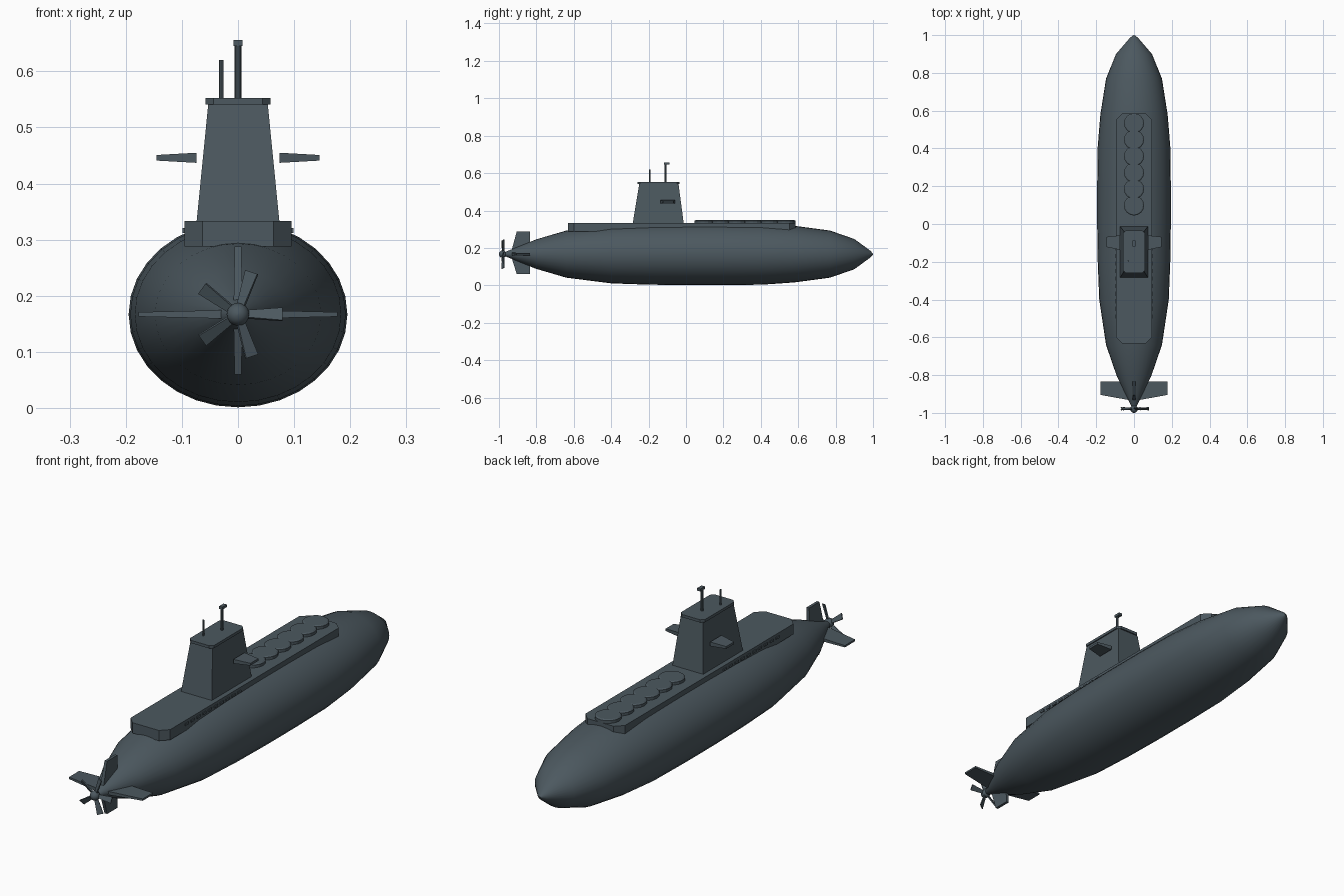
import bpy, bmesh
from math import sin, cos, pi, radians
from mathutils import Matrix, Vector

cube = bpy.data.objects.get("Cube")
if cube:
    bpy.data.objects.remove(cube, do_unlink=True)

AXIS = 0.167  # height of the hull centreline

steel = bpy.data.materials.new("slate grey paint")
steel.use_nodes = True
colour = (0.072, 0.098, 0.115, 1)
steel.diffuse_color = colour
steel.node_tree.nodes["Principled BSDF"].inputs["Base Color"].default_value = colour


def loft(name, rings, smooth=False, matrix=None):
    """Skin a stack of equal-sized point rings and cap both ends."""
    bm = bmesh.new()
    rows = [[bm.verts.new(p) for p in ring] for ring in rings]
    for a, b in zip(rows, rows[1:]):
        for i in range(len(a)):
            j = (i + 1) % len(a)
            bm.faces.new((a[i], a[j], b[j], b[i]))
    bm.faces.new(rows[0])
    bm.faces.new(rows[-1])
    bmesh.ops.recalc_face_normals(bm, faces=bm.faces)
    if matrix:
        bm.transform(matrix)
    mesh = bpy.data.meshes.new(name)
    bm.to_mesh(mesh)
    bm.free()
    mesh.materials.append(steel)
    obj = bpy.data.objects.new(name, mesh)
    bpy.context.collection.objects.link(obj)
    if smooth:
        bpy.ops.object.select_all(action='DESELECT')
        obj.select_set(True)
        bpy.context.view_layer.objects.active = obj
        bpy.ops.object.shade_smooth_by_angle(angle=radians(35))
    return obj


def rect(hx, y0, y1, z, c=0.0):
    """Horizontal rectangle, with corners cut by c."""
    if not c:
        return [(-hx, y0, z), (hx, y0, z), (hx, y1, z), (-hx, y1, z)]
    return [(-hx + c, y0, z), (hx - c, y0, z), (hx, y0 + c, z), (hx, y1 - c, z),
            (hx - c, y1, z), (-hx + c, y1, z), (-hx, y1 - c, z), (-hx, y0 + c, z)]


def disc(x, y, z, r, n):
    return [(x + r * cos(2 * pi * i / n), y + r * sin(2 * pi * i / n), z) for i in range(n)]


def foil(span, lead, trail, half):
    """Section of a fin lying flat, at distance span from the centreline."""
    return [(span, trail, -half), (span, lead, -half), (span, lead, half), (span, trail, half)]


def lathe(name, profile, n, squash=1.0):
    """Body of revolution along y, from (y, radius) pairs."""
    loft(name, [[(r * cos(2 * pi * i / n), y, AXIS + squash * r * sin(2 * pi * i / n))
                 for i in range(n)] for y, r in profile], smooth=True)


# Hull, slightly wider than tall
lathe("hull", [(-0.965, 0.014), (-0.9, 0.046), (-0.8, 0.093), (-0.64, 0.148), (-0.4, 0.184),
               (-0.2, 0.192), (0, 0.195), (0.2, 0.195), (0.41, 0.192), (0.58, 0.178),
               (0.77, 0.148), (0.9, 0.095), (0.985, 0.022), (1, 0.003)], 32, 0.85)

# Raised deck casing
loft("deck_casing", [rect(0.095, -0.632, 0.585, 0.288, 0.032),
                     rect(0.095, -0.632, 0.585, 0.333, 0.032)])

# Limber vents along the casing sides
for side, label in ((1, "left"), (-1, "right")):
    for i in range(10):
        y = -0.5 + i * 0.04
        ring = [(side * x, y + dy, 0) for x, dy in ((0.09, 0), (0.099, 0), (0.099, 0.022), (0.09, 0.022))]
        loft(f"{label}_vent_{i + 1}", [[(x, v, z) for x, v, _ in ring] for z in (0.312, 0.321)])

# Row of missile hatches
for i in range(6):
    y = 0.098 + i * 0.087
    loft(f"hatch_{i + 1}", [disc(0, y, 0.33, 0.053, 16), disc(0, y, 0.345, 0.053, 16),
                            disc(0, y, 0.349, 0.047, 16)])

# Sail and its cap
loft("sail", [rect(0.074, -0.285, -0.012, 0.33), rect(0.053, -0.25, -0.04, 0.542)])
loft("sail_cap", [rect(0.058, -0.26, -0.034, 0.541, 0.014), rect(0.058, -0.26, -0.034, 0.553, 0.014)])

# Masts
loft("periscope", [disc(0, -0.11, z, 0.006, 10) for z in (0.55, 0.648)], smooth=True)
loft("periscope_head", [rect(0.008, -0.118, -0.088, z) for z in (0.645, 0.656)])
loft("antenna", [disc(-0.03, -0.195, z, 0.004, 8) for z in (0.55, 0.62)], smooth=True)

# Sail planes
for side, label in ((1, "left"), (-1, "right")):
    loft(f"{label}_sail_plane", [foil(side * 0.074, -0.06, -0.137, 0.009),
                                 foil(side * 0.145, -0.068, -0.122, 0.005)],
         matrix=Matrix.Translation((0, 0, 0.446)))

# Stern planes and rudders
for i, label in enumerate(("left_stern_plane", "upper_rudder", "right_stern_plane", "lower_rudder")):
    tip = 0.177 if i % 2 == 0 else (0.121 if i == 1 else 0.107)
    tip_half = 0.004 if i % 2 == 0 else 0.006
    turn = Matrix.Translation((0, 0, AXIS)) @ Matrix.Rotation(-i * pi / 2, 4, 'Y')
    loft(label, [foil(0.01, -0.835, -0.935, 0.008), foil(tip, -0.835, -0.905, tip_half)], matrix=turn)

# Propeller: shaft, round hub and five pitched blades
lathe("propeller_shaft", [(-0.98, 0.009), (-0.94, 0.009)], 10)
lathe("propeller_hub", [(-0.98 - 0.02 * cos(pi * i / 8), 0.02 * sin(pi * i / 8) + 0.0003)
                        for i in range(9)], 16)
for i in range(5):
    place = (Matrix.Translation((0, -0.978, AXIS)) @ Matrix.Rotation(-i * 2 * pi / 5, 4, 'Y')
             @ Matrix.Rotation(radians(60), 4, 'X'))
    loft(f"propeller_blade_{i + 1}", [foil(0.012, 0.007, -0.007, 0.003),
                                      foil(0.079, 0.013, -0.013, 0.002)], matrix=place)
